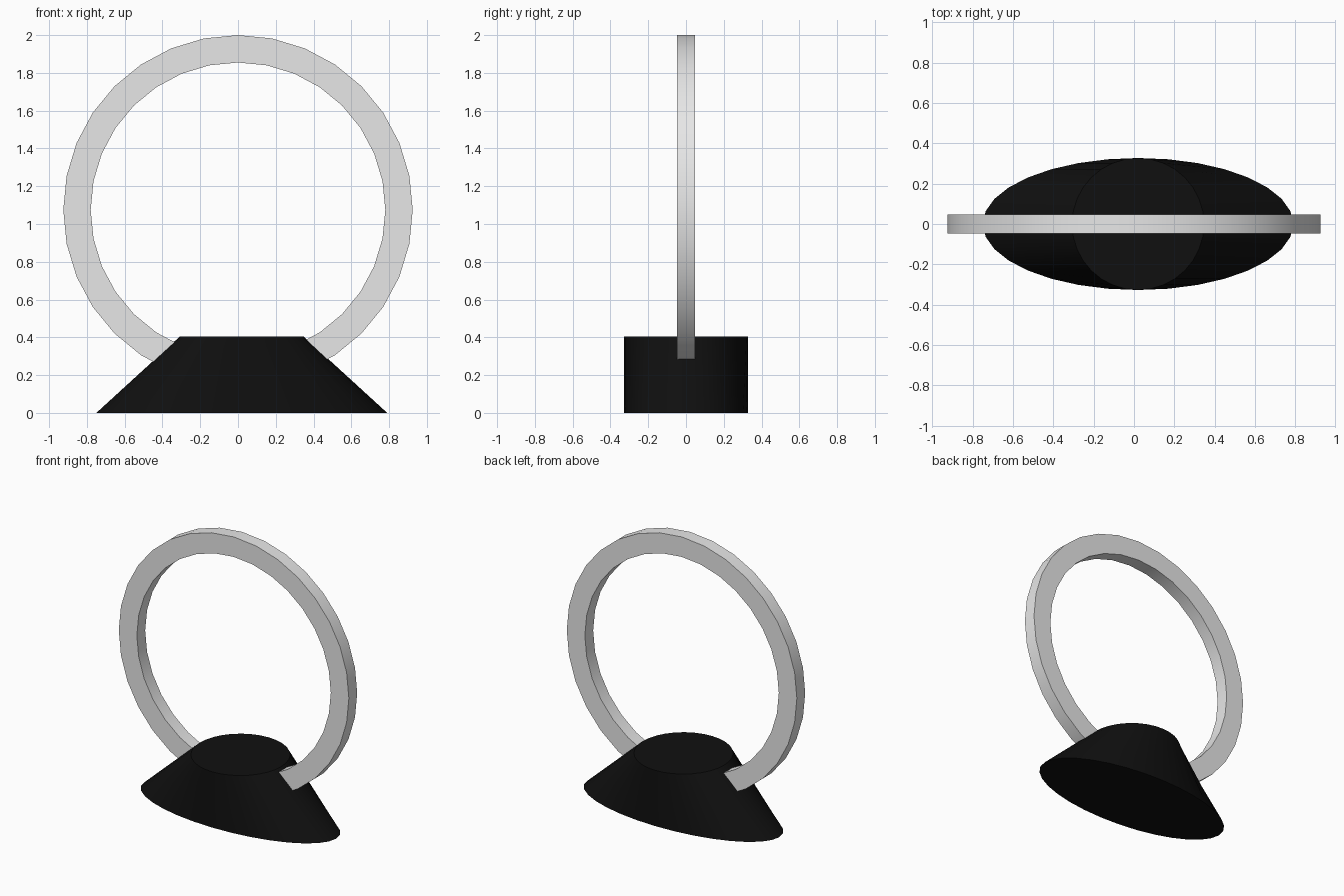
import bpy, bmesh, math

if "Cube" in bpy.data.objects:
    bpy.data.objects.remove(bpy.data.objects["Cube"])

SEGMENTS = 32


def material(name, value):
    mat = bpy.data.materials.new(name)
    mat.diffuse_color = (value, value, value, 1)
    mat.use_nodes = True
    mat.node_tree.nodes["Principled BSDF"].inputs["Base Color"].default_value = mat.diffuse_color
    return mat


def circle(bm, point):
    """One loop of vertices; point(cos, sin) gives each position."""
    angles = [2 * math.pi * i / SEGMENTS for i in range(SEGMENTS)]
    return [bm.verts.new(point(math.cos(a), math.sin(a))) for a in angles]


def bridge(bm, lower, upper):
    for i in range(SEGMENTS):
        j = (i + 1) % SEGMENTS
        bm.faces.new((lower[i], lower[j], upper[j], upper[i]))


def finish(bm, name, mat):
    bmesh.ops.recalc_face_normals(bm, faces=bm.faces)
    mesh = bpy.data.meshes.new(name)
    bm.to_mesh(mesh)
    bm.free()
    mesh.materials.append(mat)
    obj = bpy.data.objects.new(name, mesh)
    bpy.context.collection.objects.link(obj)
    bpy.ops.object.select_all(action='DESELECT')
    obj.select_set(True)
    bpy.context.view_layer.objects.active = obj
    bpy.ops.object.shade_smooth_by_angle(angle=math.radians(30))
    return obj


# Base: loft from a wide ellipse up to a circle of the same depth
bm = bmesh.new()
bottom = circle(bm, lambda c, s: (0.02 + 0.77 * c, 0.327 * s, 0))
top = circle(bm, lambda c, s: (0.02 + 0.327 * c, 0.327 * s, 0.405))
bridge(bm, bottom, top)
bm.faces.new(bottom)
bm.faces.new(top)
finish(bm, "base", material("black", 0.005))

# Upright hoop: rectangular section swept round, sunk into the base
bm = bmesh.new()
section = [(0.925, -0.048), (0.925, 0.048), (0.78, 0.048), (0.78, -0.048)]
loops = [circle(bm, lambda c, s, r=r, y=y: (r * c, y, 1.075 + r * s))
         for r, y in section]
for k in range(4):
    bridge(bm, loops[k], loops[(k + 1) % 4])
finish(bm, "hoop", material("light grey", 0.8))
